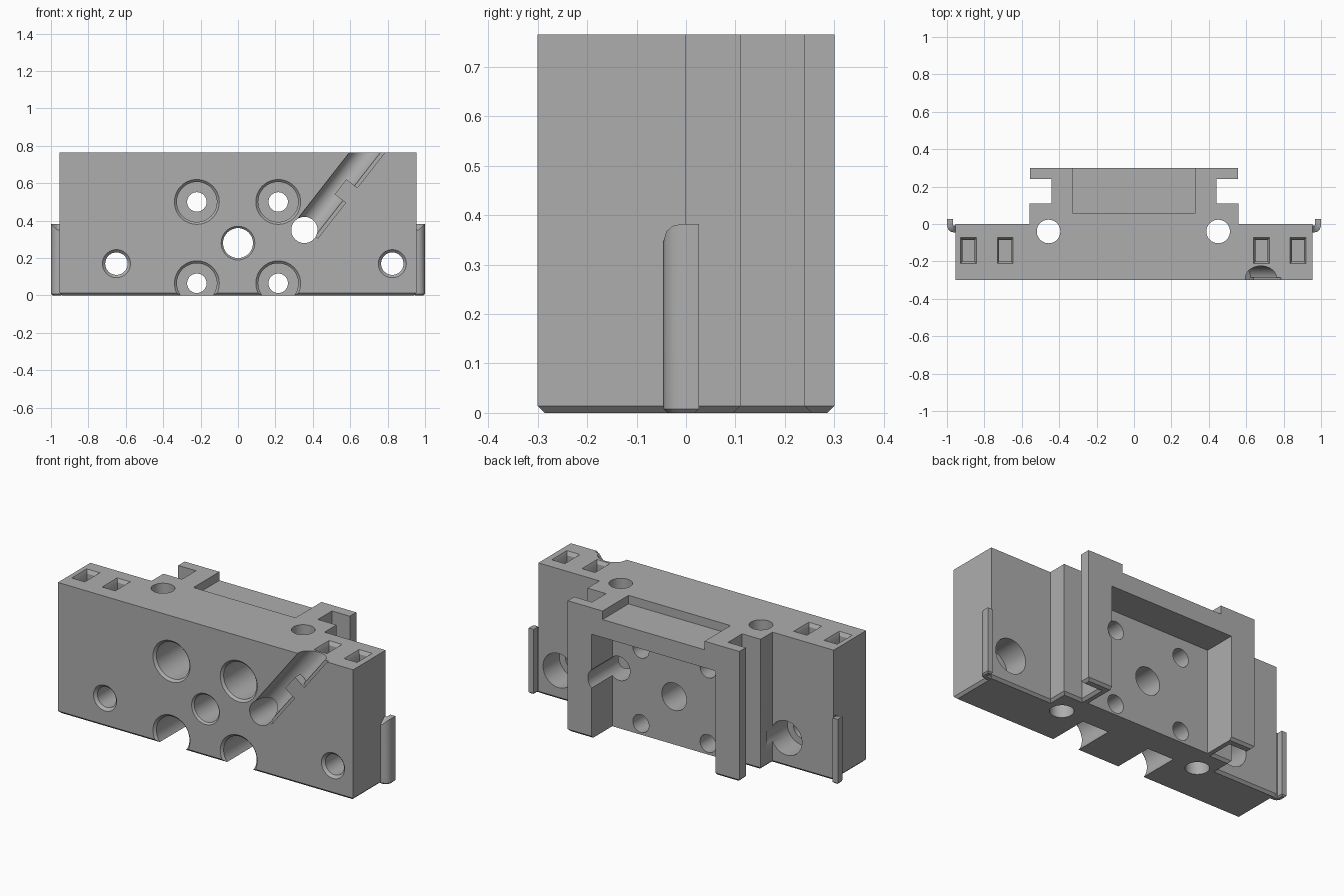
import bpy, bmesh, math
from mathutils import Vector, Matrix

if "Cube" in bpy.data.objects:
    bpy.data.objects.remove(bpy.data.objects["Cube"])

H = 0.765          # block height
FRONT = -0.3       # front face

grey = bpy.data.materials.new("plain grey")
grey.use_nodes = True
grey.diffuse_color = (0.42, 0.42, 0.42, 1)
grey.node_tree.nodes["Principled BSDF"].inputs["Base Color"].default_value = (0.42, 0.42, 0.42, 1)


def make(name, bm):
    bmesh.ops.recalc_face_normals(bm, faces=bm.faces)
    mesh = bpy.data.meshes.new(name)
    bm.to_mesh(mesh)
    bm.free()
    mesh.materials.append(grey)
    ob = bpy.data.objects.new(name, mesh)
    bpy.context.collection.objects.link(ob)
    return ob


def prism(outline, z0, z1):
    """Extrude an xy outline upwards."""
    bm = bmesh.new()
    face = bm.faces.new([bm.verts.new((x, y, z0)) for x, y in outline])
    new = bmesh.ops.extrude_face_region(bm, geom=[face])["geom"]
    bmesh.ops.translate(bm, vec=(0, 0, z1 - z0),
                        verts=[v for v in new if isinstance(v, bmesh.types.BMVert)])
    return bm


def box(name, x, y, z, matrix=Matrix()):
    bm = prism([(x[0], y[0]), (x[1], y[0]), (x[1], y[1]), (x[0], y[1])], *z)
    bm.transform(matrix)
    return make(name, bm)


def lathe(name, rings, origin, axis, sides=48):
    """Stack of (distance, radius) rings along an axis, capped at both ends."""
    bm = bmesh.new()
    loops = [[bm.verts.new((r * math.cos(2 * math.pi * i / sides),
                            r * math.sin(2 * math.pi * i / sides), t))
              for i in range(sides)] for t, r in rings]
    for a, b in zip(loops, loops[1:]):
        for i in range(sides):
            j = (i + 1) % sides
            bm.faces.new((a[i], a[j], b[j], b[i]))
    bm.faces.new(loops[0])
    bm.faces.new(loops[-1])
    turn = Vector(axis).to_track_quat("Z", "Y").to_matrix().to_4x4()
    bm.transform(Matrix.Translation(origin) @ turn)
    return make(name, bm)


def bevel_bottom(bm, width):
    edges = [e for e in bm.edges if all(v.co.z < 1e-5 for v in e.verts)]
    bmesh.ops.bevel(bm, geom=edges, offset=width, segments=1, affect="EDGES")


# Main block with its stepped rail at the back
half = [(0.955, FRONT), (0.955, 0), (0.56, 0), (0.56, 0.11), (0.44, 0.11),
        (0.44, 0.24), (0.555, 0.24), (0.555, 0.3)]
bm = prism(half + [(-x, y) for x, y in reversed(half)], 0, H)
bevel_bottom(bm, 0.014)
block = make("valve_block", bm)

cutters = []

# Rear pocket, open at the bottom, and shallow recess on top
cutters.append(box("pocket_cut", (-0.4, 0.4), (0.11, 0.4), (-0.1, 0.61)))
cutters.append(box("recess_cut", (-0.33, 0.33), (0.06, 0.4), (H - 0.05, H + 0.1)))


# Holes drilled from the front
def drill(x, z, rings):
    cutters.append(lathe("hole_cut", rings, (x, 0, z), (0, 1, 0)))


for x in (-0.22, 0.215):
    for z in (0.5, 0.065):
        drill(x, z, [(-0.31, 0.13), (-0.287, 0.107), (-0.05, 0.107),
                     (-0.05, 0.052), (0.4, 0.052)])
drill(0, 0.28, [(-0.31, 0.1), (-0.29, 0.08), (0.4, 0.08)])
drill(0.355, 0.35, [(-0.4, 0.07), (0.4, 0.07)])
for x in (-0.65, 0.825):
    drill(x, 0.17, [(-0.31, 0.085), (-0.285, 0.06), (-0.15, 0.06),
                    (-0.15, 0.1), (0.05, 0.1)])

# Vertical through holes beside the rail
for x in (-0.457, 0.45):
    cutters.append(lathe("upright_hole_cut", [(-0.1, 0.063), (0.9, 0.063)],
                         (x, -0.04, 0), (0, 0, 1)))

# Four rectangular sockets with sloped rims on top
for x in (-0.885, -0.688, 0.682, 0.877):
    bm = prism([(x - 0.033, -0.2), (x + 0.033, -0.2),
                (x + 0.033, -0.085), (x - 0.033, -0.085)], H - 0.1, H - 0.02)
    top = max(bm.faces, key=lambda f: f.calc_center_median().z)
    ext = bmesh.ops.extrude_face_region(bm, geom=[top])["geom"]
    verts = [v for v in ext if isinstance(v, bmesh.types.BMVert)]
    bmesh.ops.delete(bm, geom=[top], context="FACES_ONLY")
    for v in verts:
        v.co += Vector((math.copysign(0.014, v.co.x - x),
                        math.copysign(0.018, v.co.y + 0.1425), 0.03))
    cutters.append(make("socket_cut", bm))

# Slanted cable channel: local x runs along it, local z points to its upper side
slope = math.radians(52)
along = Vector((math.cos(slope), 0, math.sin(slope)))
channel = Matrix.Translation((0.355, 0, 0.35)) @ Matrix.Rotation(-slope, 4, "Y")
cutters.append(lathe("channel_cut", [(0, 0.066), (0.75, 0.066)],
                     (0.355, -0.29, 0.35), along))
cutters.append(box("channel_lip_cut", (0.01, 0.75), (-0.33, -0.285), (-0.084, 0), channel))

for cut in cutters:
    cut.hide_render = True
    mod = block.modifiers.new("cut", "BOOLEAN")
    mod.operation = "DIFFERENCE"
    mod.solver = "EXACT"
    mod.object = cut

# Bake the cuts and discard the cutters
deps = bpy.context.evaluated_depsgraph_get()
deps.update()
baked = bpy.data.meshes.new_from_object(block.evaluated_get(deps))
block.modifiers.clear()
block.data = baked
for cut in cutters:
    bpy.data.objects.remove(cut)

# Retaining tab across the channel
tab = box("cable_tab", (0.25, 0.352), (FRONT, -0.25), (-0.086, -0.01), channel)

# Hooked side clips with rounded front top corner
parts = [block, tab]
for side, name in ((1, "left_clip"), (-1, "right_clip")):
    outline = [(0.94, -0.045), (0.965, -0.045), (0.982, -0.04), (0.994, -0.028),
               (1.0, -0.01), (1.0, 0.026), (0.967, 0.026), (0.967, -0.008), (0.94, -0.008)]
    bm = prism([(side * x, y) for x, y in outline], 0, 0.382)
    bevel_bottom(bm, 0.008)
    for v in bm.verts:
        if v.co.z > 0.38:
            d = min(max(-0.012 - v.co.y, 0), 0.033)
            v.co.z -= 0.033 - math.sqrt(0.033 ** 2 - d ** 2)
    bmesh.ops.triangulate(bm, faces=[f for f in bm.faces if f.calc_center_median().z > 0.35])
    parts.append(make(name, bm))

# Smooth curved walls, keep machined edges crisp
bpy.ops.object.select_all(action="DESELECT")
for ob in parts:
    ob.select_set(True)
bpy.context.view_layer.objects.active = block
bpy.ops.object.shade_smooth_by_angle(angle=math.radians(30))
